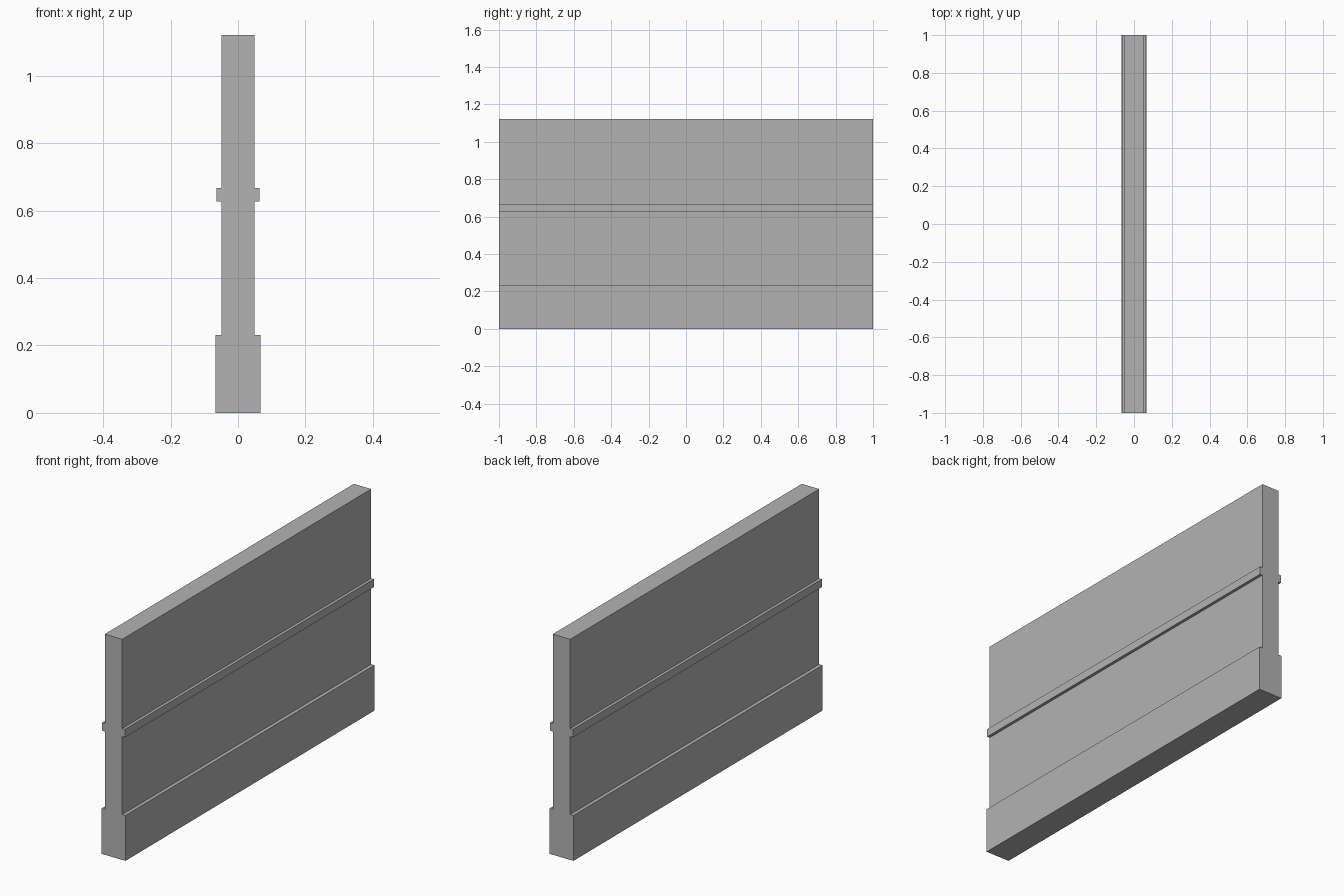
import bpy
import bmesh

cube = bpy.data.objects.get("Cube")
if cube:
    bpy.data.objects.remove(cube, do_unlink=True)

# Plain grey plaster
grey = bpy.data.materials.new("plain_grey")
grey.use_nodes = True
colour = (0.45, 0.45, 0.45, 1)
grey.diffuse_color = colour
grey.node_tree.nodes["Principled BSDF"].inputs["Base Color"].default_value = colour

LENGTH = 2.0
WALL, RAIL, BASE = 0.049, 0.064, 0.067  # half thicknesses

# Half section from floor to top: skirting, wall, rail, wall
half = [(BASE, 0), (BASE, 0.231), (WALL, 0.231), (WALL, 0.627),
        (RAIL, 0.627), (RAIL, 0.668), (WALL, 0.668), (WALL, 1.122)]
section = half + [(-x, z) for x, z in reversed(half)]

# Extrude the mirrored section along the wall
bm = bmesh.new()
end = bm.faces.new([bm.verts.new((x, -LENGTH / 2, z)) for x, z in section])
swept = bmesh.ops.extrude_face_region(bm, geom=[end], use_keep_orig=True)
far_verts = [v for v in swept["geom"] if isinstance(v, bmesh.types.BMVert)]
bmesh.ops.translate(bm, verts=far_verts, vec=(0, LENGTH, 0))
bmesh.ops.recalc_face_normals(bm, faces=bm.faces)

mesh = bpy.data.meshes.new("wall_panel")
bm.to_mesh(mesh)
bm.free()
mesh.materials.append(grey)
wall = bpy.data.objects.new("wall_panel", mesh)
bpy.context.collection.objects.link(wall)
